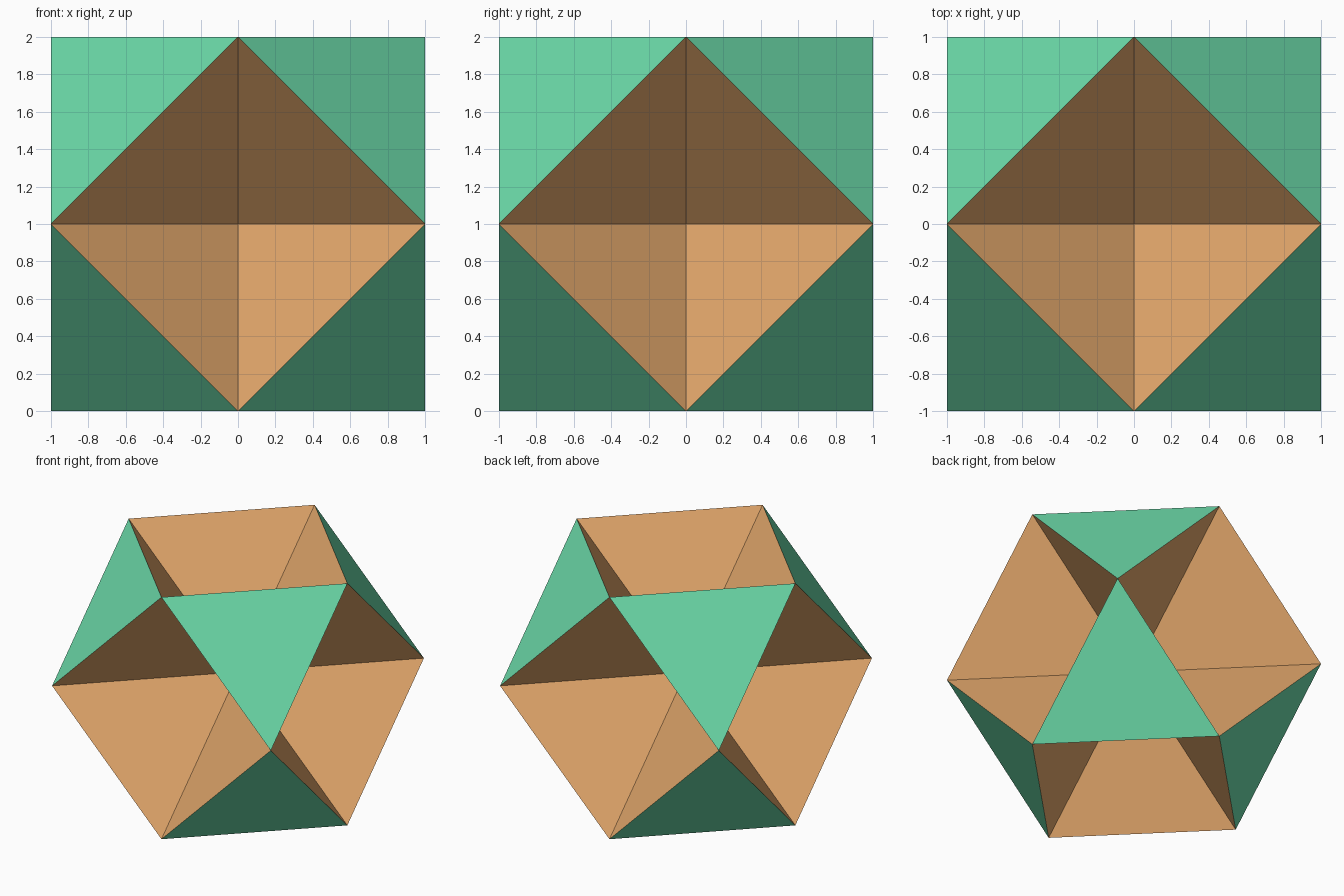
import bpy, bmesh

if "Cube" in bpy.data.objects:
    bpy.data.objects.remove(bpy.data.objects["Cube"])


def material(name, color):
    mat = bpy.data.materials.new(name)
    mat.diffuse_color = (*color, 1)
    mat.use_nodes = True
    mat.node_tree.nodes["Principled BSDF"].inputs["Base Color"].default_value = mat.diffuse_color
    return mat


# One tetrahedral wedge: outer triangle plus three walls running to the centre
bm = bmesh.new()
centre, a, b, c = [bm.verts.new(p) for p in
                   ((0, 0, 0), (1, 1, 0), (0, 1, 1), (1, 0, 1))]
outer = bm.faces.new((a, b, c))
for p, q in ((a, b), (b, c), (c, a)):
    bm.faces.new((centre, q, p)).material_index = 1
bmesh.ops.recalc_face_normals(bm, faces=bm.faces[:])

mesh = bpy.data.meshes.new("wedge_cluster")
bm.to_mesh(mesh)
bm.free()
mesh.materials.append(material("green_outer", (0.147, 0.694, 0.393)))
mesh.materials.append(material("orange_inner", (0.76, 0.386, 0.147)))

# Mirror the wedge into all eight octants around the centre
obj = bpy.data.objects.new("wedge_cluster", mesh)
bpy.context.collection.objects.link(obj)
obj.location.z = 1
mirror = obj.modifiers.new("octants", 'MIRROR')
mirror.use_axis = (True, True, True)
mirror.use_mirror_merge = False
